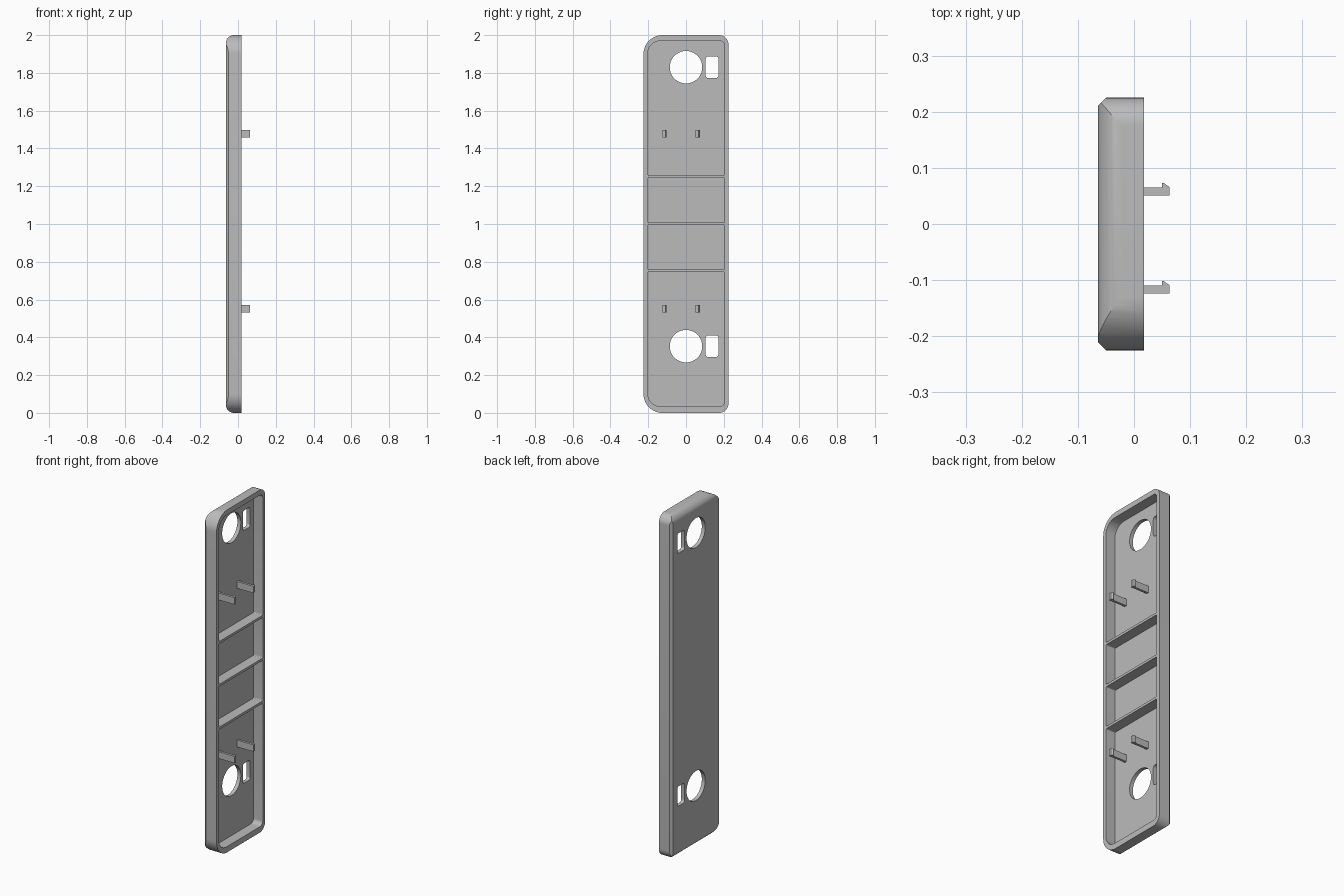
import bpy, bmesh
from math import pi, cos, sin, radians
from mathutils import Vector

old = bpy.data.objects.get("Cube")
if old:
    bpy.data.objects.remove(old, do_unlink=True)

grey = bpy.data.materials.new("plain grey")
grey.use_nodes = True
grey.diffuse_color = (0.5, 0.5, 0.5, 1)
grey.node_tree.nodes["Principled BSDF"].inputs["Base Color"].default_value = (0.5, 0.5, 0.5, 1)

BACK, RIM, FLOOR = -0.064, 0.018, -0.042


def rounded_rect(u0, u1, v0, v1, radii, steps=10):
    """Counter-clockwise outline; radii start at (u0, v0)."""
    pts = []
    corners = [(u0, v0, 1, 1), (u1, v0, -1, 1), (u1, v1, -1, -1), (u0, v1, 1, -1)]
    for i, ((u, v, su, sv), r) in enumerate(zip(corners, radii)):
        if r == 0:
            pts.append((u, v))
            continue
        for k in range(steps + 1):
            a = pi + (i + k / steps) * pi / 2
            pts.append((u + su * r + r * cos(a), v + sv * r + r * sin(a)))
    return pts


def prism(name, pts, axis, lo, hi):
    """Extrude a 2D outline along one axis; the other two axes keep their order."""
    def place(p, w):
        c = list(p)
        c.insert(axis, w)
        return Vector(c)
    bm = bmesh.new()
    face = bm.faces.new([bm.verts.new(place(p, lo)) for p in pts])
    res = bmesh.ops.extrude_face_region(bm, geom=[face])
    move = Vector((0, 0, 0))
    move[axis] = hi - lo
    bmesh.ops.translate(bm, vec=move, verts=[g for g in res["geom"] if isinstance(g, bmesh.types.BMVert)])
    bmesh.ops.recalc_face_normals(bm, faces=bm.faces)
    mesh = bpy.data.meshes.new(name)
    bm.to_mesh(mesh)
    bm.free()
    mesh.materials.append(grey)
    ob = bpy.data.objects.new(name, mesh)
    bpy.context.collection.objects.link(ob)
    return ob


def cut(target, cutter, operation="DIFFERENCE"):
    mod = target.modifiers.new(cutter.name, "BOOLEAN")
    mod.operation, mod.solver, mod.object = operation, "EXACT", cutter
    bpy.context.view_layer.objects.active = target
    bpy.ops.object.modifier_apply(modifier=mod.name)
    bpy.data.objects.remove(cutter, do_unlink=True)


# Cover: rounded outline, rounded ends and chamfered long back edges
cover = prism("cover", rounded_rect(-0.225, 0.225, 0, 2, (0.1, 0.05, 0.05, 0.1), 14), 0, BACK, RIM)
ends = prism("rounded_ends", rounded_rect(BACK, 0.1, 0, 2, (0.042, 0, 0, 0.042)), 1, -0.3, 0.3)
cut(cover, ends, "INTERSECT")
sides = prism("chamfered_sides", rounded_rect(BACK, 0.1, -0.225, 0.225, (0.014, 0, 0, 0.014), 1), 2, -0.1, 2.1)
cut(cover, sides, "INTERSECT")

# Four pockets, leaving three cross ribs between them
pockets = [(0.034, 0.745, (0.07, 0.025, 0.005, 0.005)), (0.759, 0.995, (0.005,) * 4),
           (1.009, 1.245, (0.005,) * 4), (1.259, 1.97, (0.005, 0.005, 0.025, 0.07))]
for z0, z1, radii in pockets:
    cut(cover, prism("pocket", rounded_rect(-0.203, 0.203, z0, z1, radii), 0, FLOOR, 0.1))

# Round openings with a small slot beside each
for z in (0.353, 1.83):
    r = 0.086
    cut(cover, prism("round_opening", rounded_rect(-r, r, z - r, z + r, (r,) * 4, 14), 0, -0.1, 0.1))
    cut(cover, prism("slot", rounded_rect(0.104, 0.172, z - 0.058, z + 0.058, (0.015,) * 4, 6), 0, -0.1, 0.1))

# Hooked clips standing on the pocket floor
for row, z in (("lower", 0.552), ("upper", 1.478)):
    for side, y in (("right", -0.124), ("left", 0.051)):
        hook = [(FLOOR - 0.005, y), (0.063, y), (0.063, y + 0.015), (0.053, y + 0.022),
                (0.05, y + 0.022), (0.05, y + 0.014), (FLOOR - 0.005, y + 0.014)]
        prism(f"{row}_{side}_clip", hook, 2, z - 0.02, z + 0.02)

# Smooth the rounded edges of the cover
bpy.ops.object.select_all(action="DESELECT")
cover.select_set(True)
bpy.context.view_layer.objects.active = cover
bpy.ops.object.shade_smooth_by_angle(angle=radians(25))
